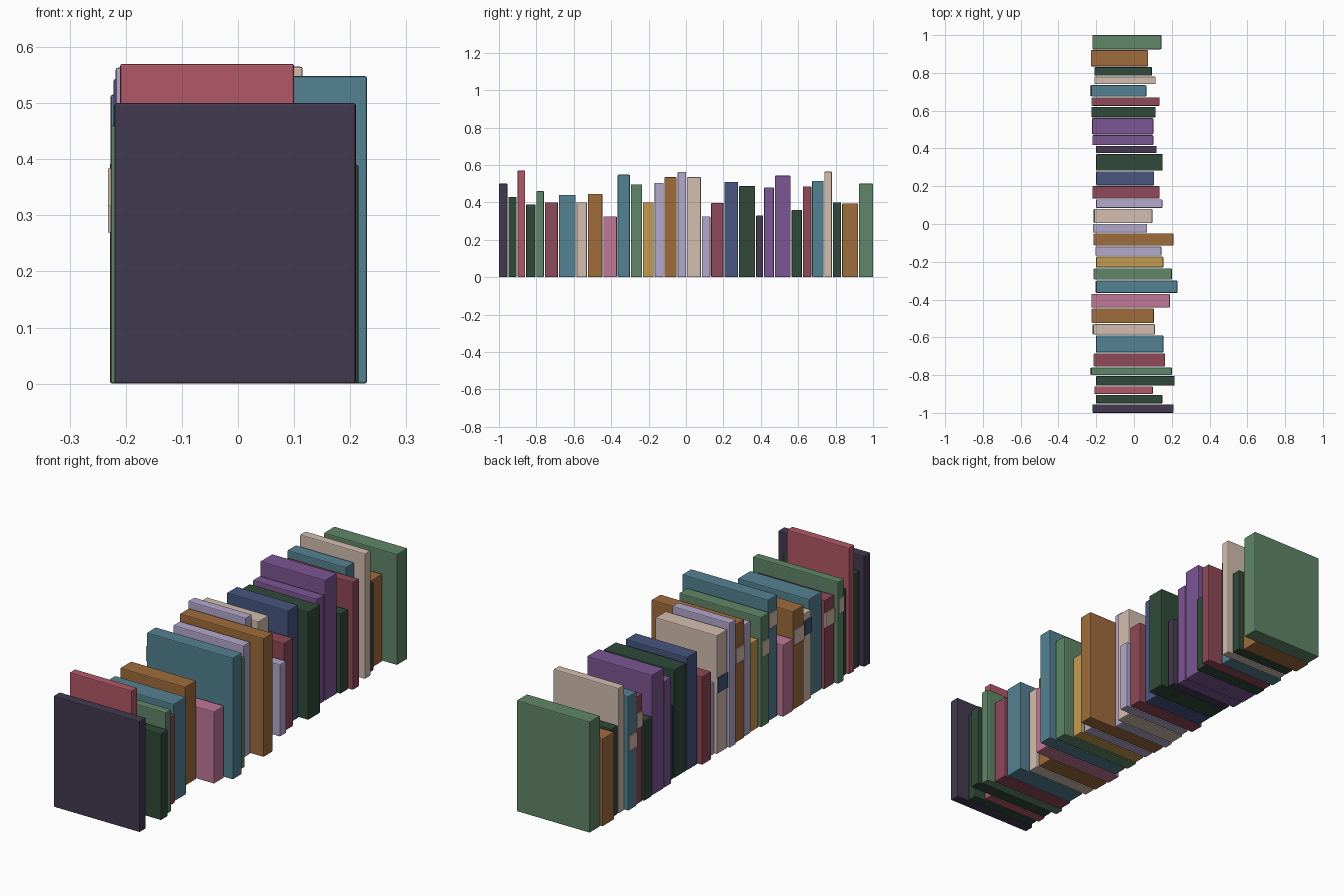
import bpy

# Cover colours (sRGB)
COLOURS = {
    'plum': (0x42, 0x39, 0x50), 'forest': (0x30, 0x49, 0x3A), 'red': (0xB2, 0x58, 0x68),
    'green': (0x60, 0x86, 0x68), 'maroon': (0x8F, 0x48, 0x58), 'teal': (0x54, 0x82, 0x92),
    'cream': (0xD4, 0xBE, 0xB0), 'brown': (0xA0, 0x6C, 0x3C), 'pink': (0xC0, 0x78, 0x98),
    'yellow': (0xC4, 0x9C, 0x50), 'lavender': (0xB4, 0xA8, 0xCC), 'navy': (0x48, 0x56, 0x80),
    'purple': (0x7C, 0x56, 0x94),
}


def linear(c):
    c /= 255
    return c / 12.92 if c <= 0.04045 else ((c + 0.055) / 1.055) ** 2.4


MATS = {}
for key, rgb in COLOURS.items():
    MATS[key] = bpy.data.materials.new(key)
    MATS[key].diffuse_color = (*[linear(c) for c in rgb], 1)


def box(name, lo, hi, mat, bevel=0.0):
    bpy.ops.mesh.primitive_cube_add(size=1, location=[(a + b) / 2 for a, b in zip(lo, hi)])
    ob = bpy.context.object
    ob.name = name
    ob.scale = [b - a for a, b in zip(lo, hi)]
    bpy.ops.object.transform_apply(location=False, rotation=False, scale=True)
    ob.data.materials.append(MATS[mat])
    if bevel:
        m = ob.modifiers.new('soft_edges', 'BEVEL')
        m.width, m.segments = bevel, 2
    return ob


# Row of books: cover, far y edge, height, spine x, fore-edge x
BOOKS = [
    ('plum', -0.955, 0.50, -0.22, 0.21), ('forest', -0.905, 0.43, -0.20, 0.15),
    ('red', -0.86, 0.57, -0.21, 0.10), ('forest', -0.805, 0.39, -0.20, 0.215),
    ('green', -0.76, 0.46, -0.227, 0.20), ('maroon', -0.685, 0.40, -0.21, 0.165),
    ('teal', -0.59, 0.44, -0.20, 0.155), ('cream', -0.53, 0.40, -0.215, 0.11),
    ('brown', -0.447, 0.445, -0.22, 0.105), ('pink', -0.37, 0.325, -0.225, 0.19),
    ('teal', -0.30, 0.548, -0.20, 0.23), ('green', -0.235, 0.497, -0.21, 0.20),
    ('yellow', -0.173, 0.40, -0.20, 0.155), ('lavender', -0.12, 0.505, -0.205, 0.145),
    ('brown', -0.05, 0.535, -0.21, 0.208), ('lavender', 0.0, 0.563, -0.218, 0.07),
    ('cream', 0.08, 0.535, -0.21, 0.097), ('lavender', 0.13, 0.325, -0.20, 0.15),
    ('maroon', 0.20, 0.398, -0.22, 0.135), ('navy', 0.278, 0.51, -0.20, 0.107),
    ('forest', 0.37, 0.487, -0.20, 0.152), ('plum', 0.413, 0.33, -0.20, 0.12),
    ('purple', 0.47, 0.48, -0.22, 0.102), ('purple', 0.56, 0.543, -0.222, 0.102),
    ('forest', 0.62, 0.36, -0.226, 0.115), ('maroon', 0.67, 0.485, -0.22, 0.135),
    ('teal', 0.735, 0.515, -0.227, 0.065), ('cream', 0.78, 0.565, -0.21, 0.115),
    ('forest', 0.83, 0.40, -0.21, 0.095), ('brown', 0.92, 0.395, -0.228, 0.075),
    ('green', 1.0, 0.50, -0.22, 0.145),
]
# Spine label centre height and colour by book number
LABELS = {5: (0.35, 'cream'), 6: (0.31, 'cream'), 8: (0.335, 'navy'), 9: (0.325, 'cream'),
          11: (0.45, 'cream'), 12: (0.35, 'cream'), 15: (0.39, 'cream'), 17: (0.31, 'navy'),
          26: (0.375, 'cream'), 27: (0.302, 'cream')}

y = -1.0
for i, (mat, y_end, height, x0, x1) in enumerate(BOOKS, 1):
    box(f'book_{i:02d}', (x0, y, 0), (x1, y_end, height), mat, 0.004)
    if i in LABELS:
        z, label_mat = LABELS[i]
        box(f'spine_label_{i:02d}', (x0 - 0.005, y + 0.003, z - 0.033),
            (x0 + 0.01, y_end - 0.003, z + 0.033), label_mat)
    y = y_end + 0.005
